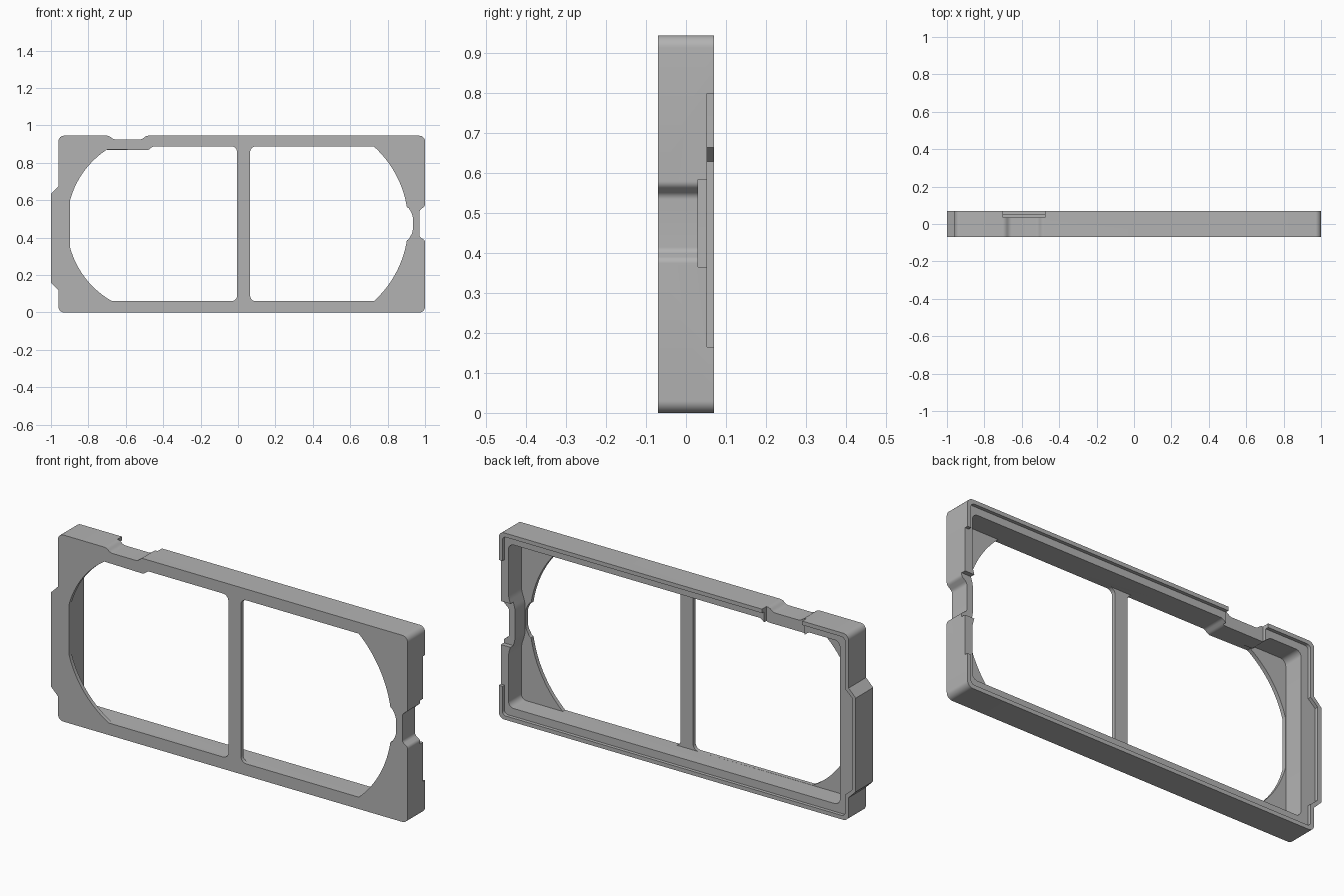
import bpy, bmesh, math
from mathutils import Vector

if "Cube" in bpy.data.objects:
    bpy.data.objects.remove(bpy.data.objects["Cube"])

grey = bpy.data.materials.new("plain grey")
grey.diffuse_color = (0.45, 0.45, 0.45, 1)
grey.use_nodes = True
grey.node_tree.nodes["Principled BSDF"].inputs["Base Color"].default_value = grey.diffuse_color


def rounded(points, steps=6):
    """Points are (x, z) or (x, z, radius); corners with a radius become curves."""
    out, n = [], len(points)
    for i, p in enumerate(points):
        c = Vector(p[:2])
        if len(p) < 3:
            out.append(c)
            continue
        a = c + (Vector(points[i - 1][:2]) - c).normalized() * p[2]
        b = c + (Vector(points[(i + 1) % n][:2]) - c).normalized() * p[2]
        # circle tangent at a and b
        h = (a + b) / 2
        u, v = (a - c).normalized(), (b - c).normalized()
        half = u.angle(v) / 2
        mid = c + (h - c).normalized() * p[2] / math.cos(half)
        r = p[2] * math.tan(half)
        for k in range(steps + 1):
            d = (a - mid).lerp(b - mid, k / steps).normalized()
            out.append(mid + d * r)
    return out


def prism(name, points, y0, y1):
    """Extrude an outline in the x-z plane from y0 to y1."""
    bm = bmesh.new()
    face = bm.faces.new([bm.verts.new((p.x, y0, p.y)) for p in rounded(points)])
    ext = bmesh.ops.extrude_face_region(bm, geom=[face])
    verts = [g for g in ext["geom"] if isinstance(g, bmesh.types.BMVert)]
    bmesh.ops.translate(bm, verts=verts, vec=(0, y1 - y0, 0))
    bmesh.ops.recalc_face_normals(bm, faces=bm.faces)
    mesh = bpy.data.meshes.new(name)
    bm.to_mesh(mesh)
    bm.free()
    mesh.materials.append(grey)
    ob = bpy.data.objects.new(name, mesh)
    bpy.context.collection.objects.link(ob)
    return ob


def cut(body, name, points, y0, y1):
    """Subtract a prism from the body."""
    tool = prism(name, points, y0, y1)
    tool.hide_render = True
    mod = body.modifiers.new(name, 'BOOLEAN')
    mod.operation, mod.solver, mod.object = 'DIFFERENCE', 'EXACT', tool
    bpy.context.view_layer.objects.active = body
    bpy.ops.object.modifier_apply(modifier=name)
    bpy.data.objects.remove(tool)


def box(x0, x1, z0, z1):
    return [(x0, z0), (x1, z0), (x1, z1), (x0, z1)]


def arc(cx, cz, r, a0, a1, n=20):
    return [(cx + r * math.cos(math.radians(a0 + (a1 - a0) * k / n)),
             cz + r * math.sin(math.radians(a0 + (a1 - a0) * k / n))) for k in range(n + 1)]


FRONT, BACK, OVER = -0.07, 0.07, 0.1
R = 0.03

# outer block with left bulge, top notch and right notch
frame = prism("frame", [
    (-0.96, 0, R), (1, 0, R),
    (1, 0.385, 0.01), (0.97, 0.405, 0.01), (0.97, 0.545, 0.01), (1, 0.57, 0.01),
    (1, 0.945, R),
    (-0.49, 0.945, 0.012), (-0.515, 0.925, 0.012), (-0.665, 0.925, 0.012), (-0.69, 0.945, 0.012),
    (-0.96, 0.945, R),
    (-0.96, 0.675), (-1, 0.635), (-1, 0.16), (-0.96, 0.12)], FRONT, BACK)

# main cavity behind the thin front plate
cut(frame, "cavity", [
    (-0.90, 0.06, R), (0.958, 0.06, R),
    (0.958, 0.33, 0.02), (0.936, 0.40, 0.02), (0.936, 0.55, 0.02), (0.958, 0.62, 0.02),
    (0.958, 0.888, R),
    (-0.455, 0.888, 0.01), (-0.48, 0.868, 0.01), (-0.70, 0.868, 0.01), (-0.725, 0.888, 0.01),
    (-0.90, 0.888, R)], -0.05, OVER)

# shallow rebate inside the rear rim
cut(frame, "rebate", [
    (-0.94, 0.02, 0.02), (0.98, 0.02, 0.02), (0.98, 0.925, 0.02), (-0.94, 0.925, 0.02),
    (-0.94, 0.665), (-0.98, 0.63), (-0.98, 0.165), (-0.94, 0.13)], 0.053, OVER)

# left window
a = math.degrees(math.asin(0.413 / 0.475))
b = math.degrees(math.asin(0.123 / 0.475))
cut(frame, "left_window",
    [(-0.005, 0.06, R), (-0.005, 0.888, R), (-0.455, 0.888, 0.01), (-0.48, 0.868, 0.01)]
    + arc(-0.44, 0.474, 0.475, 180 - a + 3.5, 180 - b)
    + arc(-0.44, 0.474, 0.475, 180 + b, 180 + a), -OVER, -0.04)

# right window with a small swell beside the side notch
a = math.degrees(math.asin(0.414 / 0.557))
cut(frame, "right_window",
    [(0.065, 0.888, R), (0.065, 0.06, R)]
    + arc(0.353, 0.474, 0.557, -a, -9)
    + [(0.912, 0.39, 0.005), (0.935, 0.43, 0.02), (0.935, 0.52, 0.02), (0.912, 0.56, 0.005)]
    + arc(0.353, 0.474, 0.557, 9, a), -OVER, -0.04)

# stepped gaps in the rear rim
cut(frame, "right_rim_gap", box(0.9, 1.1, 0.165, 0.80), 0.053, OVER)
cut(frame, "right_deep_gap", box(0.9, 1.1, 0.365, 0.585), 0.03, OVER)
cut(frame, "top_gap", box(-0.70, -0.475, 0.85, 1.1), 0.035, OVER)

frame.select_set(True)
bpy.context.view_layer.objects.active = frame
bpy.ops.object.shade_smooth_by_angle(angle=math.radians(30))
